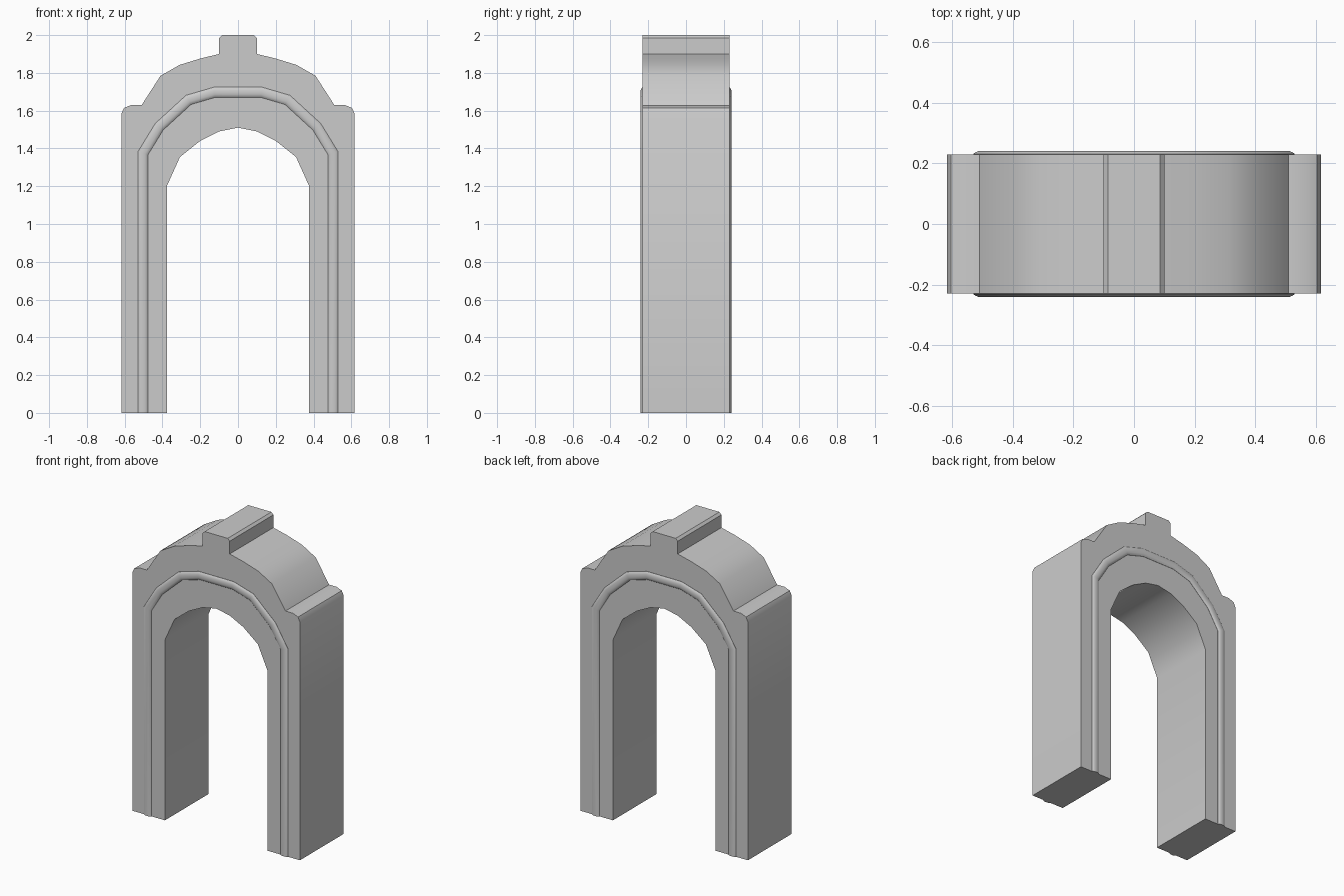
import bpy, bmesh
from mathutils import Vector

if "Cube" in bpy.data.objects:
    bpy.data.objects.remove(bpy.data.objects["Cube"])


def mirrored(half):
    """Complete a right-to-left outline from its right half (ordered bottom to top)."""
    return half + [(-x, z) for x, z in reversed(half) if x > 0]


def finish(name, bm):
    bmesh.ops.recalc_face_normals(bm, faces=bm.faces)
    mesh = bpy.data.meshes.new(name)
    bm.to_mesh(mesh)
    bm.free()
    obj = bpy.data.objects.new(name, mesh)
    bpy.context.collection.objects.link(obj)
    bpy.ops.object.select_all(action='DESELECT')
    obj.select_set(True)
    bpy.context.view_layer.objects.active = obj
    bpy.ops.object.shade_smooth_by_angle(angle=0.6)
    return obj


# Arch body: outer and inner outlines, extruded through the depth
outer = mirrored([(0.617, 0), (0.617, 1.585), (0.603, 1.615), (0.565, 1.63),
                  (0.51, 1.63), (0.41, 1.785), (0.31, 1.842), (0.20, 1.876),
                  (0.10, 1.90), (0.10, 1.985), (0.085, 2.0)])
inner = mirrored([(0.377, 0), (0.377, 1.2), (0.307, 1.355), (0.20, 1.44),
                  (0.10, 1.49), (0, 1.51)])
bm = bmesh.new()
face = bm.faces.new([bm.verts.new((x, -0.23, z)) for x, z in outer + inner[::-1]])
ext = bmesh.ops.extrude_face_region(bm, geom=[face], use_keep_orig=True)
bmesh.ops.translate(bm, vec=(0, 0.46, 0),
                    verts=[g for g in ext['geom'] if isinstance(g, bmesh.types.BMVert)])
finish("arch_body", bm)

# Raised bead: shallow rounded section swept with mitred corners
path = [Vector(p) for p in mirrored([(0.503, 0), (0.503, 1.375), (0.417, 1.515),
                                     (0.262, 1.657), (0.125, 1.697)])]
section = [(-0.027, 0.22), (-0.027, 0.231), (-0.021, 0.236), (-0.011, 0.24),
           (0.011, 0.24), (0.021, 0.236), (0.027, 0.231), (0.027, 0.22)]


def bead(name, side):
    bm = bmesh.new()
    rings = []
    for i, p in enumerate(path):
        a = (p - path[i - 1]).normalized() if i else (path[1] - p).normalized()
        b = (path[i + 1] - p).normalized() if i < len(path) - 1 else a
        na, nb = Vector((a.y, -a.x)), Vector((b.y, -b.x))
        n = (na + nb).normalized()
        n /= n.dot(na)
        rings.append([bm.verts.new((p.x + n.x * o, side * y, p.y + n.y * o))
                      for o, y in section])
    k = len(section)
    for r, s in zip(rings, rings[1:]):
        for j in range(k):
            bm.faces.new((r[j], r[(j + 1) % k], s[(j + 1) % k], s[j]))
    bm.faces.new(rings[0])
    bm.faces.new(rings[-1])
    finish(name, bm)


bead("front_bead", -1)
bead("back_bead", 1)
